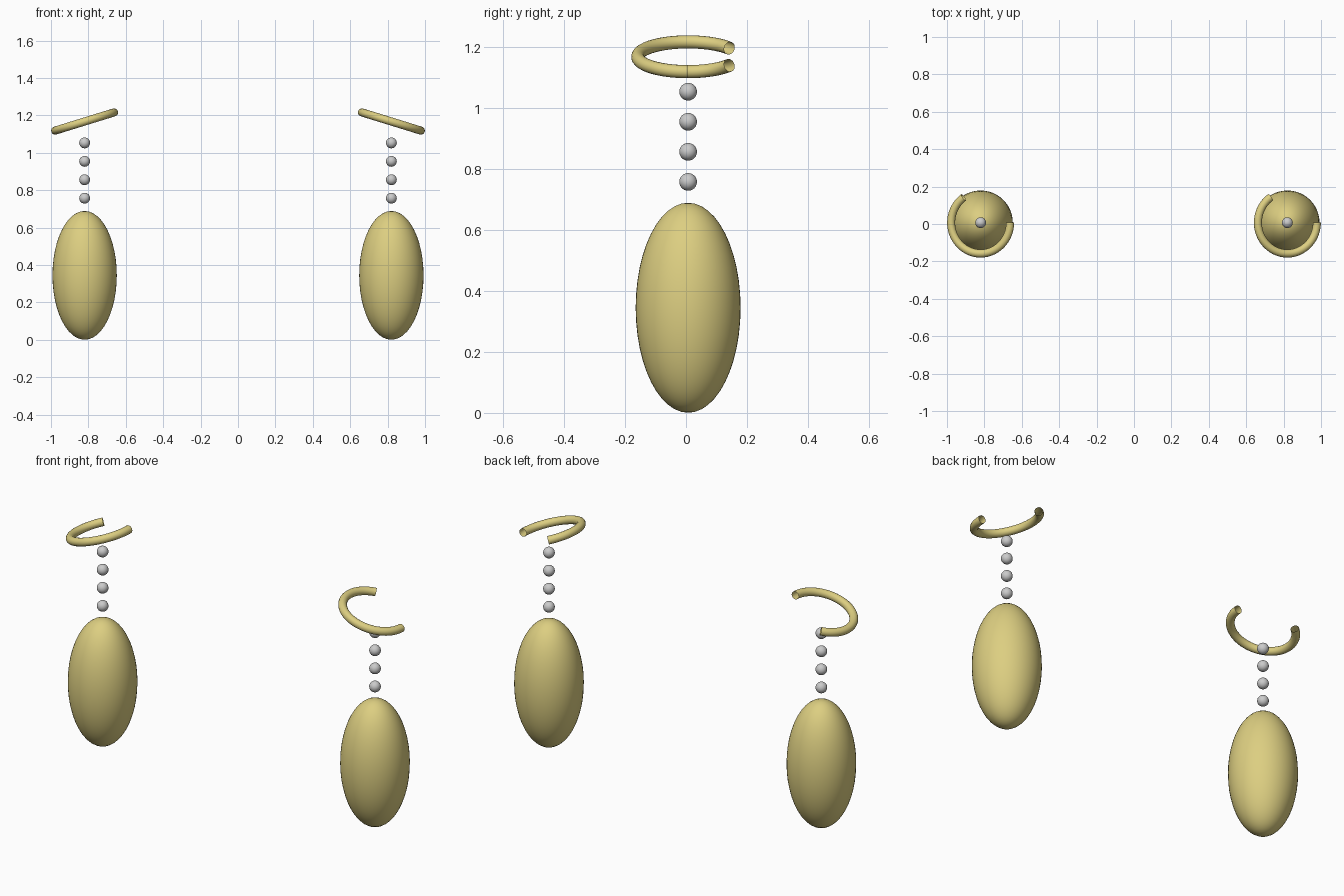
import bpy, bmesh, math
from mathutils import Matrix, Vector

if "Cube" in bpy.data.objects:
    bpy.data.objects.remove(bpy.data.objects["Cube"])

Y = 0.007  # shared hanging axis
gold = bpy.data.materials.new("gold")
gold.diffuse_color = (0.72, 0.62, 0.22, 1)
gold.use_nodes = True
gold.node_tree.nodes["Principled BSDF"].inputs["Base Color"].default_value = gold.diffuse_color


def ball(name, loc, radius, stretch, segs, mat=None):
    bpy.ops.mesh.primitive_uv_sphere_add(segments=segs, ring_count=segs // 2, radius=radius, location=loc)
    ob = bpy.context.object
    ob.name = name
    ob.scale.z = stretch
    bpy.ops.object.shade_smooth()
    if mat:
        ob.data.materials.append(mat)


def open_ring(name, loc, tilt, R=0.165, r=0.0215, start=math.radians(125), sweep=4.1, n=48, m=16):
    # partial torus with open tube ends
    bm = bmesh.new()
    loops = []
    for i in range(n + 1):
        a = start + sweep * i / n
        out = Vector((math.cos(a), math.sin(a), 0))
        loops.append([bm.verts.new(out * (R + r * math.cos(b)) + Vector((0, 0, r * math.sin(b))))
                      for b in (2 * math.pi * j / m for j in range(m))])
    for p, q in zip(loops, loops[1:]):
        for j in range(m):
            k = (j + 1) % m
            bm.faces.new((p[j], q[j], q[k], p[k])).smooth = True
    bmesh.ops.transform(bm, matrix=Matrix.Rotation(tilt, 4, 'Y'), verts=bm.verts)
    me = bpy.data.meshes.new(name)
    bm.to_mesh(me)
    bm.free()
    me.materials.append(gold)
    ob = bpy.data.objects.new(name, me)
    ob.location = loc
    bpy.context.collection.objects.link(ob)


for side, s in (("left", -1), ("right", 1)):
    x = 0.82 * s
    # long oval pendant
    ball(side + "_drop", (x, Y, 0.3445), 0.172, 2.0, 48, gold)
    # strand of beads
    for i in range(4):
        ball(f"{side}_bead_{i + 1}", (x, Y, 0.757 + 0.0985 * i), 0.029, 1.0, 24)
    # tilted open ear ring
    open_ring(side + "_ear_ring", (x, Y, 1.167), 0.3 * s)
